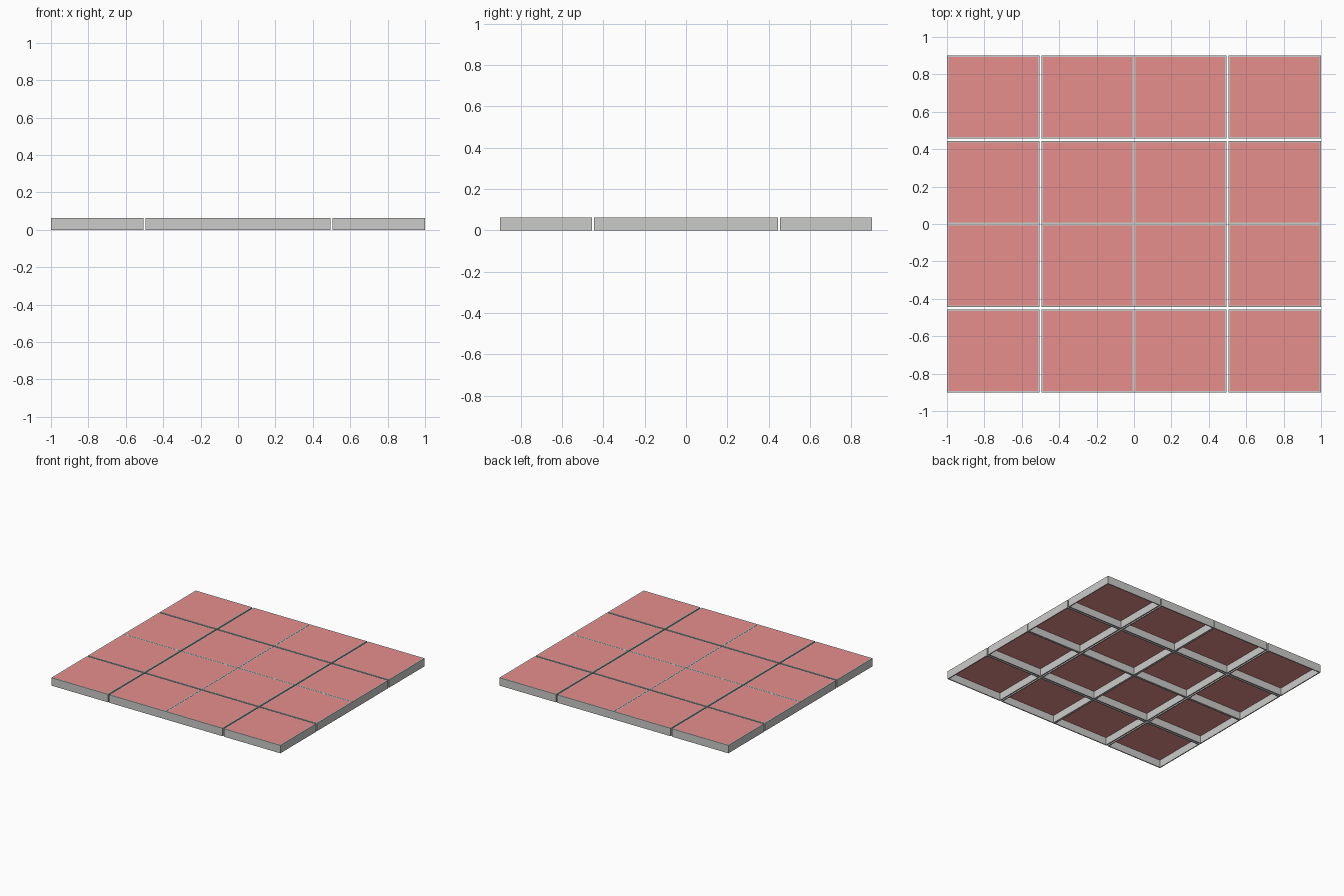
import bpy
import bmesh

old = bpy.data.objects.get("Cube")
if old:
    bpy.data.objects.remove(old, do_unlink=True)

WIDTH, DEPTH, HEIGHT = 0.494, 0.444, 0.063
WALL = 0.008
PANEL = 0.004


def material(name, color):
    mat = bpy.data.materials.new(name)
    mat.use_nodes = True
    mat.diffuse_color = color
    mat.node_tree.nodes["Principled BSDF"].inputs["Base Color"].default_value = color
    return mat


grey = material("grey metal", (0.6, 0.6, 0.59, 1))
pink = material("dusty pink", (0.8, 0.275, 0.27, 1))


def tray_mesh(name, width, depth, top, thickness, mat, rim=None):
    """Flat slab hanging down from the top height, or an open ring if rim is given."""
    bm = bmesh.new()
    corners = [(-1, -1), (1, -1), (1, 1), (-1, 1)]
    face = bm.faces.new([bm.verts.new((sx * width / 2, sy * depth / 2, top))
                         for sx, sy in corners])
    bm.normal_update()
    if rim:
        bmesh.ops.inset_individual(bm, faces=[face], thickness=rim, use_even_offset=True)
        bmesh.ops.delete(bm, geom=[face], context='FACES_ONLY')
    result = bmesh.ops.extrude_face_region(bm, geom=bm.faces[:], use_keep_orig=True)
    lowered = [g for g in result["geom"] if isinstance(g, bmesh.types.BMVert)]
    bmesh.ops.translate(bm, verts=lowered, vec=(0, 0, -thickness))
    bmesh.ops.recalc_face_normals(bm, faces=bm.faces[:])
    mesh = bpy.data.meshes.new(name)
    bm.to_mesh(mesh)
    bm.free()
    mesh.materials.append(mat)
    return mesh


# Shared meshes: an open rectangular frame and the thin sheet inside its top
frame = tray_mesh("frame", WIDTH, DEPTH, HEIGHT, HEIGHT, grey, WALL)
panel = tray_mesh("panel", WIDTH - 2 * WALL, DEPTH - 2 * WALL, HEIGHT, PANEL, pink)

# Four by four trays, paired closely about the middle with wider outer gaps
xs = [-0.753, -0.248, 0.248, 0.753]
ys = [-0.678, -0.223, 0.223, 0.678]
for row, y in enumerate(ys, 1):
    for col, x in enumerate(xs, 1):
        for mesh in (frame, panel):
            obj = bpy.data.objects.new(f"{mesh.name}_row{row}_column{col}", mesh)
            obj.location = (x, y, 0)
            bpy.context.collection.objects.link(obj)
